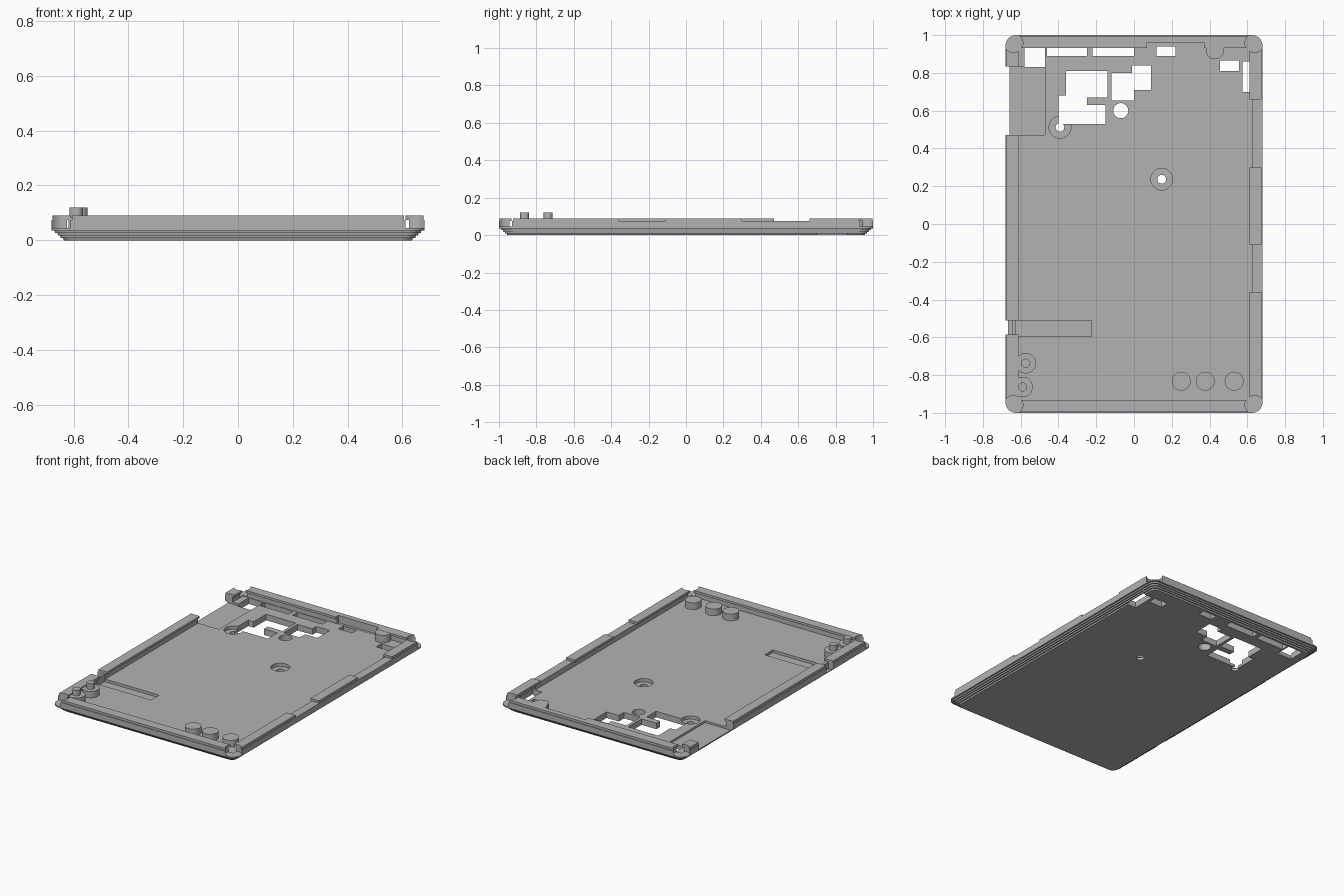
import bpy, bmesh
from math import cos, sin, pi

if "Cube" in bpy.data.objects:
    bpy.data.objects.remove(bpy.data.objects["Cube"], do_unlink=True)

grey = bpy.data.materials.new("plain grey")
grey.use_nodes = True
colour = (0.45, 0.45, 0.45, 1)
grey.diffuse_color = colour
grey.node_tree.nodes["Principled BSDF"].inputs["Base Color"].default_value = colour

FLOOR, LEDGE, RIM = 0.04, 0.075, 0.09


def finish(name, bm):
    bmesh.ops.recalc_face_normals(bm, faces=bm.faces)
    mesh = bpy.data.meshes.new(name)
    bm.to_mesh(mesh)
    bm.free()
    mesh.materials.append(grey)
    obj = bpy.data.objects.new(name, mesh)
    bpy.context.collection.objects.link(obj)
    return obj


def loft(name, rings):
    """Join matching closed rings of points and cap both ends."""
    bm = bmesh.new()
    loops = [[bm.verts.new(p) for p in ring] for ring in rings]
    n = len(loops[0])
    for a, b in zip(loops, loops[1:]):
        for i in range(n):
            j = (i + 1) % n
            bm.faces.new((a[i], a[j], b[j], b[i]))
    bm.faces.new(loops[0][::-1])
    bm.faces.new(loops[-1])
    return finish(name, bm)


def prism(name, outline, z0, z1):
    return loft(name, [[(x, y, z) for x, y in outline] for z in (z0, z1)])


def box(name, x0, x1, y0, y1, z0, z1):
    return prism(name, [(x0, y0), (x1, y0), (x1, y1), (x0, y1)], z0, z1)


def disc(name, x, y, r, z0, z1, n=32):
    ring = [(x + r * cos(2 * pi * i / n), y + r * sin(2 * pi * i / n)) for i in range(n)]
    return prism(name, ring, z0, z1)


def cut(target, cutter):
    mod = target.modifiers.new("cut", "BOOLEAN")
    mod.operation, mod.solver, mod.object = "DIFFERENCE", "EXACT", cutter
    graph = bpy.context.evaluated_depsgraph_get()
    mesh = bpy.data.meshes.new_from_object(target.evaluated_get(graph))
    target.modifiers.clear()
    target.data = mesh
    bpy.data.objects.remove(cutter, do_unlink=True)


def rounded_ring(inset, z, steps=8):
    r = max(0.055 - inset * 0.4, 0.005) if inset < 0.05 else 0.005
    hx, hy = 0.68 - inset, 1.0 - inset
    ring = []
    for k, (sx, sy) in enumerate([(1, 1), (-1, 1), (-1, -1), (1, -1)]):
        for i in range(steps + 1):
            a = (k + i / steps) * pi / 2
            ring.append((sx * (hx - r) + r * cos(a), sy * (hy - r) + r * sin(a), z))
    return ring


# Tray: terraced underside, side walls and an overhanging inner lip
profile = [(0.045, 0)]
for k in range(4):
    z = 0.009 * (k + 1)
    profile += [(0.041 - 0.01 * k, z), (0.033 - 0.01 * k, z)]
profile[-1] = (0, 0.036)
profile += [(0, LEDGE), (0.004, LEDGE), (0.004, RIM), (0.068, RIM),
            (0.068, LEDGE), (0.056, LEDGE), (0.056, FLOOR)]
tray = loft("tray", [rounded_ring(i, z) for i, z in profile])

# Gaps in the rim at the four corners
for sx in (-1, 1):
    for sy in (-1, 1):
        cut(tray, disc("corner_cut", sx * 0.638, sy * 0.958, 0.05, 0.045, 0.2))

# Rectangular openings through the floor
for x0, x1, y0, y1 in [(-0.58, -0.47, 0.83, 0.94), (-0.46, -0.25, 0.89, 0.94),
                       (-0.22, 0, 0.89, 0.94), (0.12, 0.22, 0.89, 0.94),
                       (0.455, 0.555, 0.81, 0.865), (0.575, 0.64, 0.7, 0.86)]:
    cut(tray, box("opening_cut", x0, x1, y0, y1, -0.1, 0.074))

# Two irregular openings
for outline in (
    [(-0.36, 0.81), (-0.14, 0.81), (-0.14, 0.67), (-0.25, 0.67), (-0.25, 0.63),
     (-0.15, 0.63), (-0.15, 0.53), (-0.4, 0.53), (-0.4, 0.68), (-0.36, 0.68)],
    [(-0.12, 0.8), (-0.01, 0.8), (-0.01, 0.84), (0.09, 0.84), (0.09, 0.71),
     (0, 0.71), (0, 0.655), (-0.12, 0.655)],
):
    cut(tray, prism("irregular_cut", outline, -0.1, 0.2))

# Round hole and two counterbored screw holes
cut(tray, disc("round_cut", -0.07, 0.6, 0.04, -0.1, 0.2))
for x, y in [(-0.392, 0.512), (0.147, 0.237)]:
    cut(tray, disc("recess_cut", x, y, 0.058, 0.018, 0.2))
    cut(tray, disc("screw_cut", x, y, 0.023, -0.1, 0.2))

# Open bay in the left-hand wall, floor groove and wall slot
cut(tray, box("bay_cut", -0.8, -0.47, 0.47, 0.835, 0.0265, 0.2))
cut(tray, box("groove_cut", -0.63, -0.225, -0.595, -0.51, 0.022, 0.06))
cut(tray, box("slot_cut", -0.8, -0.6, -0.585, -0.51, 0.03, 0.2))
box("slot_tab", -0.645, -0.625, -0.592, -0.5, 0.025, 0.075)

# Lowered stretches of the rim
for y0, y1 in [(-0.36, -0.11), (0.3, 0.66)]:
    cut(tray, box("rim_cut", 0.6, 0.8, y0, y1, LEDGE, 0.2))
cut(tray, box("back_rim_cut", 0.07, 0.37, 0.9, 0.96, FLOOR + 0.001, 0.2))

# Support discs, and one joined to the back wall
for i, x in enumerate((0.25, 0.377, 0.53)):
    disc(f"support_disc_{i + 1}", x, -0.832, 0.05, 0.03, 0.085)
disc("back_support", 0.428, 0.92, 0.048, 0.03, 0.089)

# Locating pins on wider bases
for i, (x, y) in enumerate([(-0.59, -0.863), (-0.573, -0.737)]):
    base = disc(f"pin_base_{i + 1}", x, y, 0.054, 0.03, 0.083)
    cut(base, box("base_trim", -0.8, -0.618, -1, -0.6, 0, 0.2))
    disc(f"pin_{i + 1}", x, y, 0.024, 0.08, 0.12)

# Small clip on the right-hand wall beside its opening
box("wall_clip", 0.628, 0.645, 0.7, 0.85, 0.05, LEDGE + 0.002)
